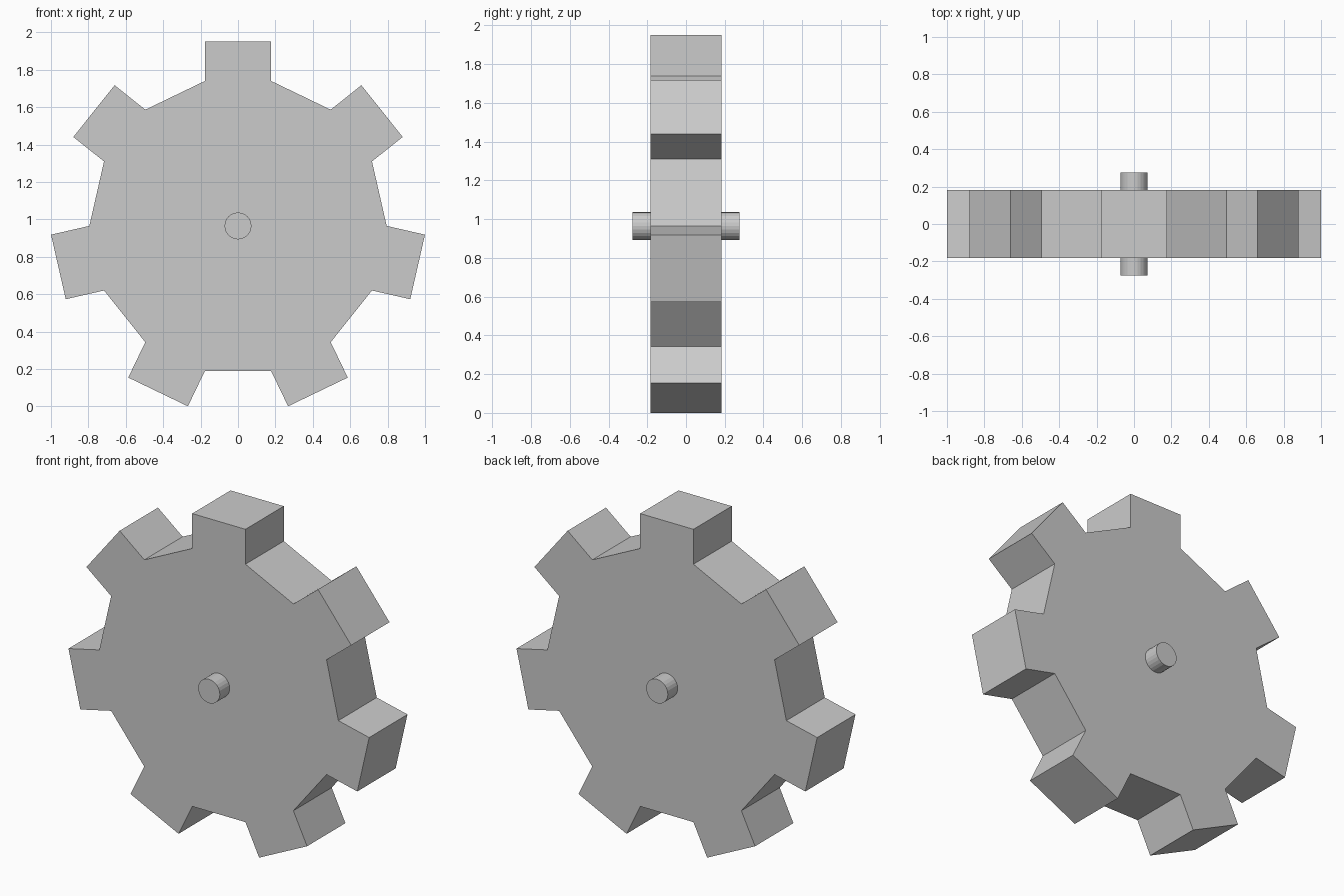
import bpy, bmesh, math
from mathutils import Matrix, Vector

if "Cube" in bpy.data.objects:
    bpy.data.objects.remove(bpy.data.objects["Cube"])

TEETH = 7
CENTRE_Z = 0.9646
ROOT, TIP, HALF_W = 0.775, 0.985, 0.177   # flat distances and half tooth width
HALF_T = 0.182                            # half thickness of the wheel


def finish(bm, name):
    bmesh.ops.recalc_face_normals(bm, faces=bm.faces)
    mesh = bpy.data.meshes.new(name)
    bm.to_mesh(mesh)
    bm.free()
    obj = bpy.data.objects.new(name, mesh)
    obj.location.z = CENTRE_Z
    bpy.context.collection.objects.link(obj)
    return obj


# Toothed wheel: one square tooth profile repeated around the centre, extruded
tooth = [(-HALF_W, ROOT), (-HALF_W, TIP), (HALF_W, TIP), (HALF_W, ROOT)]
bm = bmesh.new()
outline = []
for i in range(TEETH):
    turn = Matrix.Rotation(i * math.tau / TEETH, 3, 'Y')
    for x, z in tooth:
        outline.append(bm.verts.new(turn @ Vector((x, -HALF_T, z))))
face = bm.faces.new(outline)
ext = bmesh.ops.extrude_face_region(bm, geom=[face], use_keep_orig=True)
moved = [g for g in ext['geom'] if isinstance(g, bmesh.types.BMVert)]
bmesh.ops.translate(bm, verts=moved, vec=(0, 2 * HALF_T, 0))
finish(bm, "toothed_wheel")

# Axle pin sticking out of both faces
bm = bmesh.new()
bmesh.ops.create_cone(bm, cap_ends=True, segments=24, radius1=0.072,
                      radius2=0.072, depth=0.55,
                      matrix=Matrix.Rotation(math.pi / 2, 4, 'X'))
finish(bm, "axle_pin")
